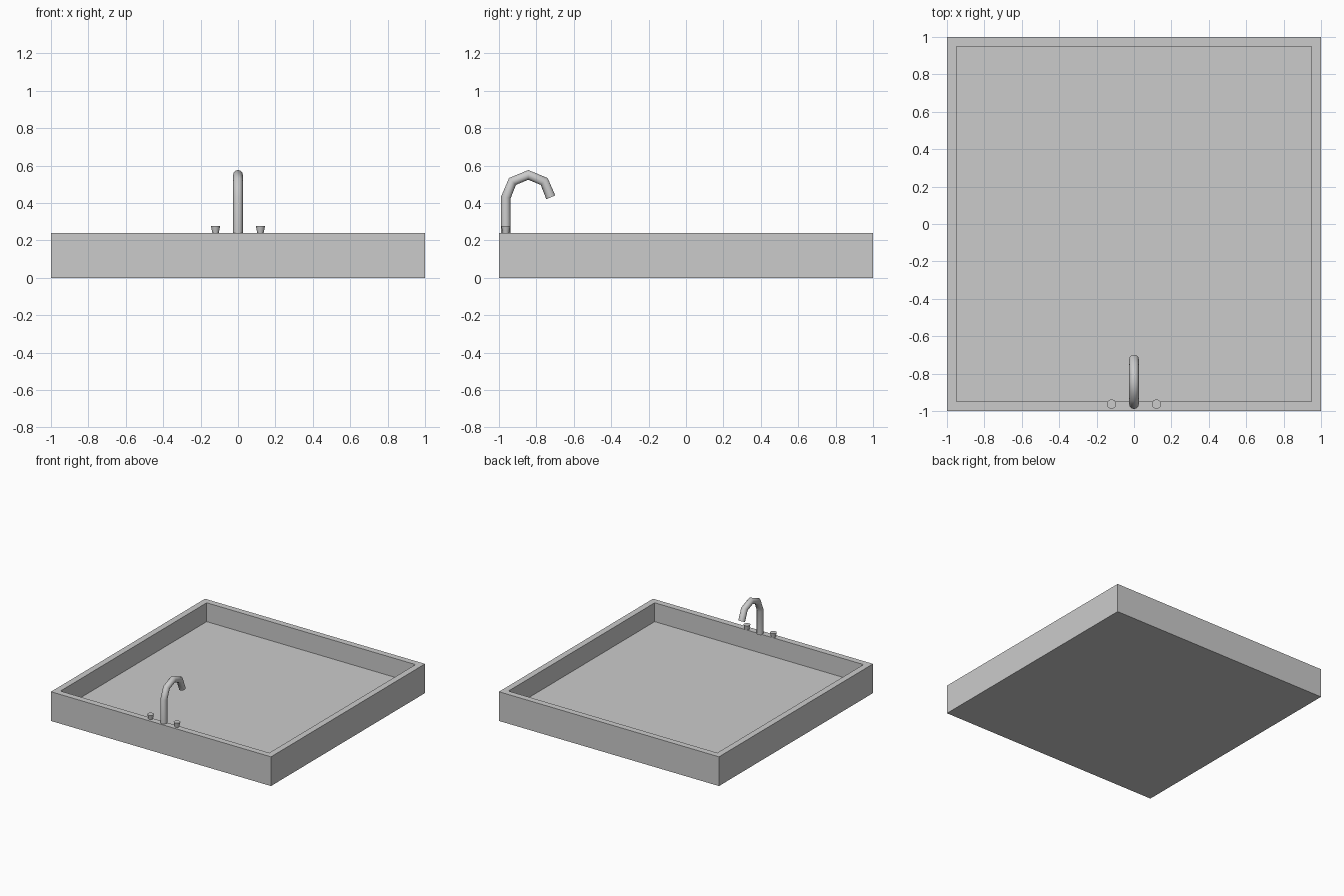
import bpy, bmesh, math

if "Cube" in bpy.data.objects:
    bpy.data.objects.remove(bpy.data.objects["Cube"])

H = 0.24        # rim height
WALL = 0.072    # rim width
DEPTH = 0.155   # basin depth
Y = -0.963      # line of the taps


def finish(name, bm):
    mesh = bpy.data.meshes.new(name)
    bm.to_mesh(mesh)
    bm.free()
    obj = bpy.data.objects.new(name, mesh)
    bpy.context.collection.objects.link(obj)
    return obj


def smooth(obj):
    bpy.ops.object.select_all(action='DESELECT')
    obj.select_set(True)
    bpy.context.view_layer.objects.active = obj
    bpy.ops.object.shade_smooth_by_angle(angle=math.radians(50))


# basin: square tray, inset rim, sunken floor
bm = bmesh.new()
bmesh.ops.create_cube(bm, size=1)
for v in bm.verts:
    v.co = (v.co.x * 2, v.co.y * 2, (v.co.z + 0.5) * H)
top = max(bm.faces, key=lambda f: f.calc_center_median().z)
bmesh.ops.inset_region(bm, faces=[top], thickness=WALL)
floor = bmesh.ops.extrude_discrete_faces(bm, faces=[top])['faces'][0]
bmesh.ops.translate(bm, verts=floor.verts[:], vec=(0, 0, -DEPTH))
bmesh.ops.recalc_face_normals(bm, faces=bm.faces[:])
finish("basin", bm)

# spout: round tube swept along a post and a half-circle of four segments
R, CY, CZ = 0.12, Y + 0.12, 0.43
path = [(Y, H - 0.005)]
for i in range(5):
    a = math.pi - i * math.pi / 4
    path.append((CY + R * math.cos(a), CZ + R * math.sin(a)))
curve = bpy.data.curves.new("spout_path", 'CURVE')
curve.dimensions = '3D'
curve.bevel_depth = 0.026
curve.bevel_resolution = 4
curve.use_fill_caps = True
spline = curve.splines.new('POLY')
spline.points.add(len(path) - 1)
for p, (y, z) in zip(spline.points, path):
    p.co = (0, y, z, 1)
spout = bpy.data.objects.new("spout", curve)
bpy.context.collection.objects.link(spout)
bpy.context.view_layer.objects.active = spout
spout.select_set(True)
bpy.ops.object.convert(target='MESH')
smooth(bpy.context.view_layer.objects.active)

# tap knobs: small cones widening upwards
for side, x in (("left", -0.12), ("right", 0.12)):
    bm = bmesh.new()
    bmesh.ops.create_cone(bm, cap_ends=True, segments=24,
                          radius1=0.017, radius2=0.025, depth=0.04)
    knob = finish(side + "_knob", bm)
    knob.location = (x, Y, H + 0.018)
    smooth(knob)
